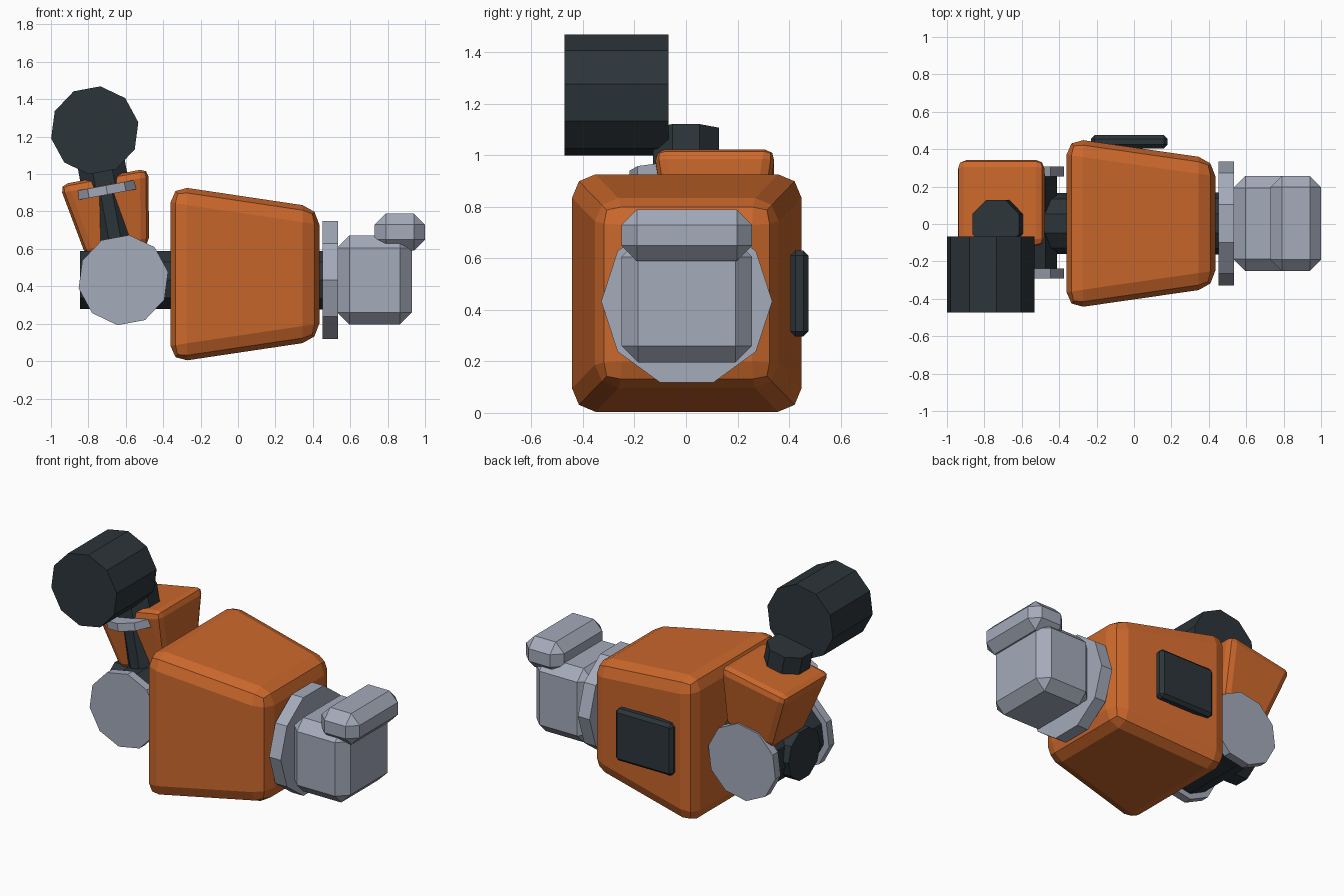
import bpy, bmesh, math
from mathutils import Matrix, Vector

if "Cube" in bpy.data.objects:
    bpy.data.objects.remove(bpy.data.objects["Cube"])


def material(name, rgb):
    m = bpy.data.materials.new(name)
    m.diffuse_color = (*rgb, 1)
    m.use_nodes = True
    m.node_tree.nodes["Principled BSDF"].inputs["Base Color"].default_value = m.diffuse_color
    return m


ORANGE = material("orange_paint", (0.60, 0.138, 0.025))
GREY = material("light_grey_metal", (0.37, 0.405, 0.49))
DARK = material("dark_slate", (0.025, 0.035, 0.042))

TILT = math.radians(10.5)
UP = Vector((-math.sin(TILT), 0, math.cos(TILT)))   # axis of the leaning arm
X, Y = Vector((1, 0, 0)), Vector((0, 1, 0))


def finish(bm, name, mat, bevel=0, segments=1):
    bmesh.ops.recalc_face_normals(bm, faces=bm.faces[:])
    if bevel:
        bmesh.ops.bevel(bm, geom=bm.edges[:], offset=bevel, segments=segments,
                        profile=0.5, affect='EDGES')
    me = bpy.data.meshes.new(name)
    bm.to_mesh(me)
    bm.free()
    me.materials.append(mat)
    ob = bpy.data.objects.new(name, me)
    bpy.context.collection.objects.link(ob)


def block(name, centre, size, mat, bevel, segments=1, taper=None, tilt=0):
    """Bevelled box; taper = (axis, side, factor_a, factor_b) shrinks one end."""
    bm = bmesh.new()
    bmesh.ops.create_cube(bm, size=1)
    if taper:
        axis, side, fa, fb = taper
        others = [i for i in range(3) if i != axis]
        for v in bm.verts:
            if v.co[axis] * side > 0:
                v.co[others[0]] *= fa
                v.co[others[1]] *= fb
    move = (Matrix.Translation(centre) @ Matrix.Rotation(-tilt, 4, 'Y')
            @ Matrix.Diagonal((*size, 1)))
    bmesh.ops.transform(bm, matrix=move, verts=bm.verts[:])
    finish(bm, name, mat, bevel, segments)


def prism(name, start, end, radius, sides, side_dir, mat, turn=0.0):
    """Regular prism from start to end."""
    start, end = Vector(start), Vector(end)
    u = side_dir
    v = (end - start).normalized().cross(u)
    bm = bmesh.new()
    rings = []
    for p in (start, end):
        ring = []
        for i in range(sides):
            a = turn + math.tau * i / sides
            ring.append(bm.verts.new(p + radius * (math.cos(a) * u + math.sin(a) * v)))
        rings.append(ring)
        bm.faces.new(ring)
    for i in range(sides):
        j = (i + 1) % sides
        bm.faces.new((rings[0][i], rings[0][j], rings[1][j], rings[1][i]))
    finish(bm, name, mat)


# Tapered main body with a panel on its back
block("body", (0.037, 0.003, 0.465), (0.795, 0.916, 0.948), ORANGE, 0.09, 2,
      taper=(0, 1, 0.75, 0.75))
block("back_panel", (-0.025, 0.44, 0.463), (0.41, 0.07, 0.335), DARK, 0.02)

# Right end: neck, flange and clamp
prism("right_neck", (0.38, 0.003, 0.433), (0.47, 0.003, 0.433), 0.165, 10, Y, DARK)
prism("flange", (0.452, 0.003, 0.433), (0.535, 0.003, 0.433), 0.332, 10, Y, GREY)
block("clamp_base", (0.73, 0.003, 0.433), (0.40, 0.508, 0.475), GREY, 0.065)
block("clamp_top", (0.865, 0.003, 0.69), (0.27, 0.508, 0.20), GREY, 0.06)

# Left end: joint core, axle and side discs
prism("joint_core", (-0.845, 0.003, 0.433), (-0.33, 0.003, 0.433), 0.163, 10, Y, DARK)
prism("joint_axle", (-0.613, 0.26, 0.433), (-0.613, -0.25, 0.433), 0.205, 10, X, DARK, TILT)
for label, y in (("front", -0.265), ("back", 0.28)):
    prism(label + "_joint_disc", (-0.613, y + 0.027, 0.433), (-0.613, y - 0.027, 0.433),
          0.243, 10, X, GREY, TILT)

# Leaning arm: strut, tapered shell, collar ring and post
root = Vector((-0.63, -0.04, 0.50))
prism("arm_strut", root, root + UP * 0.40, 0.083, 8, Y, DARK, math.pi / 8)
block("arm_shell", (-0.68, 0.112, 0.785), (0.485, 0.475, 0.41), ORANGE, 0.045, 2,
      taper=(2, -1, 0.70, 0.72), tilt=TILT)
ring = Vector((-0.702, -0.05, 0.915))
prism("arm_collar", ring - UP * 0.025, ring + UP * 0.025, 0.17, 10, Y, GREY)
post = Vector((-0.71, 0.0, 0.94))
prism("arm_post", post, post + UP * 0.16, 0.138, 8, Y, DARK, math.pi / 8)

# Drum at the top of the arm
prism("drum", (-0.766, -0.067, 1.234), (-0.766, -0.472, 1.234), 0.237, 10, X, DARK, TILT)
